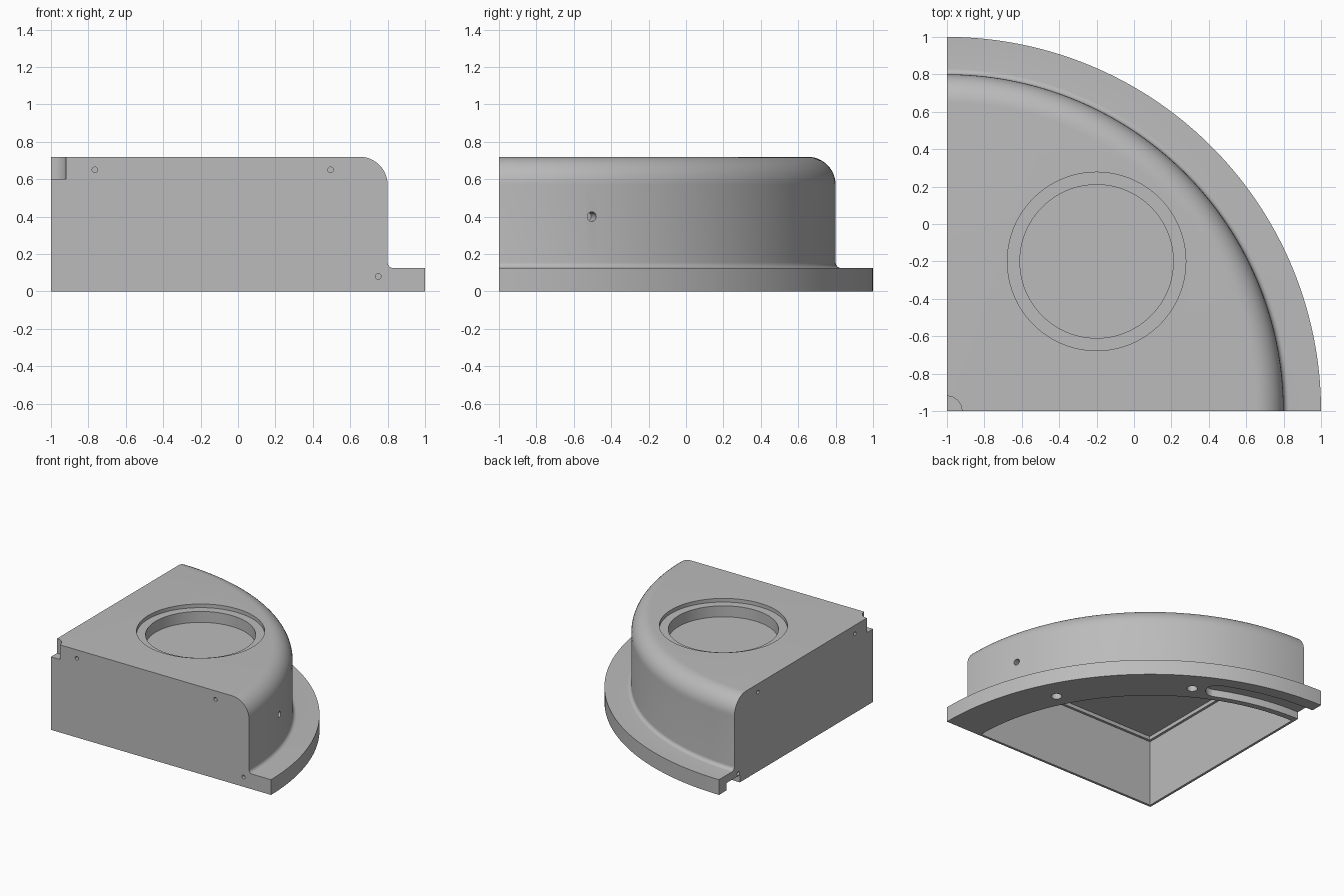
import bpy, bmesh
from math import sin, cos, pi, radians, asin
from mathutils import Matrix, Vector

if "Cube" in bpy.data.objects:
    bpy.data.objects.remove(bpy.data.objects["Cube"], do_unlink=True)

CORNER = Vector((-1, -1, 0))   # axis of the quarter round
WALL = 0.02
TOP, FLANGE = 0.72, 0.125
BODY_R, FLANGE_R, CAVITY_R = 1.8, 2.0, 1.68

grey = bpy.data.materials.new("light_grey")
grey.use_nodes = True
grey.diffuse_color = (0.5, 0.5, 0.5, 1)
grey.node_tree.nodes["Principled BSDF"].inputs["Base Color"].default_value = (0.5, 0.5, 0.5, 1)


def finish(bm, name, cutter=True):
    bmesh.ops.remove_doubles(bm, verts=bm.verts, dist=1e-5)
    bmesh.ops.recalc_face_normals(bm, faces=bm.faces)
    bm.transform(Matrix.Translation(CORNER))
    mesh = bpy.data.meshes.new(name)
    bm.to_mesh(mesh)
    bm.free()
    mesh.materials.append(grey)
    obj = bpy.data.objects.new(name, mesh)
    bpy.context.collection.objects.link(obj)
    obj.hide_render = cutter
    return obj


def revolve(name, profile, start, end, steps, cutter=True):
    """Sweep a closed (radius, z) profile between two angles in degrees."""
    bm = bmesh.new()
    rings = []
    for i in range(steps + 1):
        a = radians(start + (end - start) * i / steps)
        rings.append([bm.verts.new((r * cos(a), r * sin(a), z)) for r, z in profile])
    n = len(profile)
    for a, b in zip(rings, rings[1:]):
        for j in range(n):
            k = (j + 1) % n
            bm.faces.new((a[j], a[k], b[k], b[j]))
    bm.faces.new(rings[0])
    bm.faces.new(rings[-1])
    return finish(bm, name, cutter)


def rod(name, centre, radius, depth, axis=(0, 0, 1), sides=32):
    """Cylinder centred on a point along an axis."""
    bm = bmesh.new()
    turn = Vector((0, 0, 1)).rotation_difference(Vector(axis)).to_matrix().to_4x4()
    bmesh.ops.create_cone(bm, cap_ends=True, segments=sides, radius1=radius, radius2=radius,
                          depth=depth, matrix=Matrix.Translation(centre) @ turn)
    return finish(bm, name)


def cavity(name, inset, radius, z0, z1):
    """Quarter-round prism set in from both straight sides."""
    bm = bmesh.new()
    a0 = asin(inset / radius)
    pts = [(inset, inset)]
    for i in range(65):
        a = a0 + (pi / 2 - 2 * a0) * i / 64
        pts.append((radius * cos(a), radius * sin(a)))
    face = bm.faces.new([bm.verts.new((x, y, z0)) for x, y in pts])
    out = bmesh.ops.extrude_face_region(bm, geom=[face])
    moved = [v for v in out["geom"] if isinstance(v, bmesh.types.BMVert)]
    bmesh.ops.translate(bm, verts=moved, vec=(0, 0, z1 - z0))
    return finish(bm, name)


def polar(r, deg, z):
    return Vector((r * cos(radians(deg)), r * sin(radians(deg)), z))


# Main housing: flange, small foot fillet, wall and rounded top edge
foot, crown = 0.03, 0.15
profile = [(0, 0), (FLANGE_R, 0), (FLANGE_R, FLANGE)]
for i in range(7):
    a = pi / 2 * i / 6
    profile.append((BODY_R + foot * (1 - sin(a)), FLANGE + foot * (1 - cos(a))))
for i in range(13):
    a = pi / 2 * i / 12
    profile.append((BODY_R - crown * (1 - cos(a)), TOP - crown * (1 - sin(a))))
profile.append((0, TOP))
housing = revolve("housing", profile, 0, 90, 80, cutter=False)

# Underside cavity with a slightly smaller ceiling recess
cutters = [cavity("cavity_cutter", WALL, CAVITY_R, -0.1, 0.55),
           cavity("ceiling_cutter", 2 * WALL, CAVITY_R - WALL, 0.5, 0.58)]

# Stepped round recess in the top
middle = Vector((0.8, 0.8, 0))
for name, radius, floor in (("recess_rim", 0.477, 0.69), ("recess_well", 0.41, 0.6)):
    cutters.append(rod(name, middle + Vector((0, 0, floor + 0.15)), radius, 0.3, sides=96))

# Corner notch
cutters.append(rod("corner_notch", (0, 0, 0.75), 0.08, 0.3, sides=48))

# Pin holes mirrored on both straight sides
for along, z in ((0.235, 0.65), (1.495, 0.65), (1.75, 0.08)):
    cutters.append(rod("pin_hole_front", (along, 0, z), 0.015, 0.1, (0, 1, 0), 16))
    cutters.append(rod("pin_hole_side", (0, along, z), 0.015, 0.1, (1, 0, 0), 16))

# Radial hole in the curved wall
cutters.append(rod("wall_hole", polar(BODY_R, 16, 0.4), 0.025, 0.2, polar(1, 16, 0), 24))

# Blind holes and curved channel under the flange
for deg in (27, 60):
    cutters.append(rod("foot_hole", polar(1.81, deg, 0), 0.04, 0.18))
inner, outer, depth = 1.73, 1.9, 0.06
cutters.append(revolve("channel", [(inner, -0.1), (outer, -0.1), (outer, depth), (inner, depth)],
                       66, 92, 26))
cutters.append(rod("channel_end", polar((inner + outer) / 2, 66, 0),
                   (outer - inner) / 2, 2 * depth))

# Apply the cuts and drop the helpers
bpy.context.view_layer.objects.active = housing
housing.select_set(True)
for c in cutters:
    mod = housing.modifiers.new(c.name, "BOOLEAN")
    mod.operation, mod.solver, mod.object = "DIFFERENCE", "EXACT", c
    bpy.ops.object.modifier_apply(modifier=mod.name)
    bpy.data.objects.remove(c, do_unlink=True)
bpy.ops.object.select_all(action="DESELECT")
housing.select_set(True)
bpy.ops.object.shade_smooth_by_angle(angle=radians(30))
